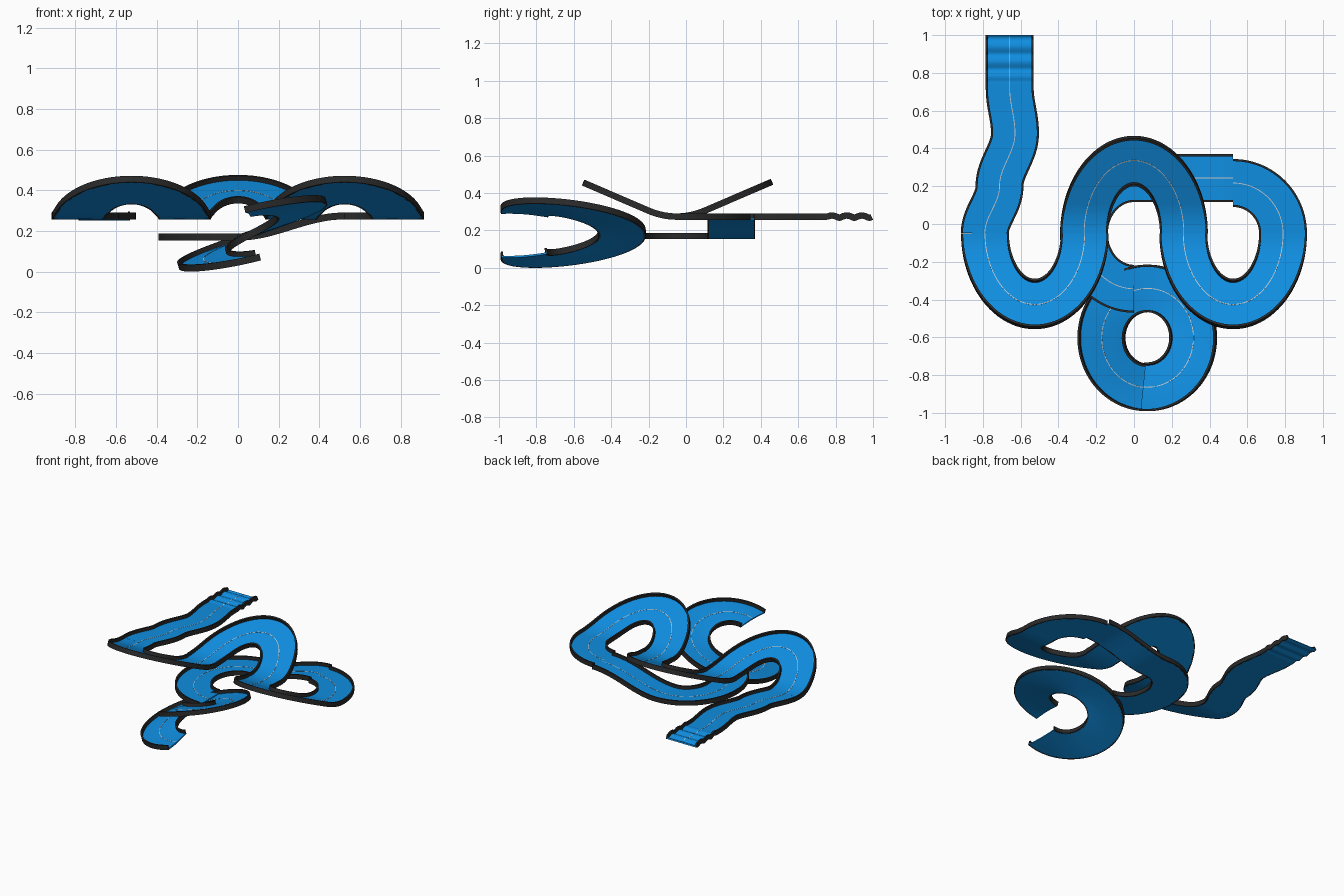
import bpy, bmesh
from math import sin, cos, pi, radians
from mathutils import Vector

if "Cube" in bpy.data.objects:
    bpy.data.objects.remove(bpy.data.objects["Cube"])

W = 0.127          # half width of the road
BASE = 0.257       # underside height of the upper track
LOW = 0.153        # underside height of the lower track


def material(name, rgb):
    m = bpy.data.materials.new(name)
    m.diffuse_color = (*rgb, 1)
    m.use_nodes = True
    m.node_tree.nodes["Principled BSDF"].inputs["Base Color"].default_value = m.diffuse_color
    return m


BLUE = material("road_blue", (0.005, 0.27, 0.75))
DARK = material("kerb_dark", (0.022, 0.022, 0.022))
WHITE = material("line_white", (0.75, 0.75, 0.75))


def sweep(name, surf, profile, n, mat):
    """Sweep a closed (across, height) profile along surf(t, s), t in 0..1."""
    bm = bmesh.new()
    rings = []
    e = 1e-3
    for i in range(n + 1):
        t = i / n
        ring = []
        for s, h in profile:
            du = surf(min(t + e, 1), s) - surf(max(t - e, 0), s)
            dv = surf(t, s + e) - surf(t, s - e)
            nor = du.cross(dv).normalized()
            if nor.z < 0:
                nor = -nor
            ring.append(bm.verts.new(surf(t, s) + nor * h))
        rings.append(ring)
    k = len(profile)
    for a, b in zip(rings, rings[1:]):
        for j in range(k):
            bm.faces.new((a[j], a[(j + 1) % k], b[(j + 1) % k], b[j]))
    bm.faces.new(rings[0])
    bm.faces.new(rings[-1])
    bmesh.ops.recalc_face_normals(bm, faces=bm.faces)
    me = bpy.data.meshes.new(name)
    bm.to_mesh(me)
    bm.free()
    me.materials.append(mat)
    ob = bpy.data.objects.new(name, me)
    bpy.context.collection.objects.link(ob)
    bpy.ops.object.select_all(action='DESELECT')
    ob.select_set(True)
    bpy.context.view_layer.objects.active = ob
    bpy.ops.object.shade_smooth_by_angle(angle=radians(35))


def box(s0, s1, h0, h1):
    return [(s0, h0), (s1, h0), (s1, h1), (s0, h1)]


def track(name, surf, n=48):
    across = [-0.95 + 1.9 * i / 6 for i in range(7)]
    slab = [(s, 0) for s in across] + [(s, 0.01) for s in reversed(across)]
    sweep(name + "_road", surf, slab, n, BLUE)
    sweep(name + "_left_kerb", surf, box(-1, -0.91, 0, 0.034), n, DARK)
    sweep(name + "_right_kerb", surf, box(0.91, 1, 0, 0.034), n, DARK)
    sweep(name + "_centre_line", surf, box(-0.016, 0.016, 0.009, 0.011), n, WHITE)


def rise(y):
    """Upward bend of the banked turns, away from y = -0.05."""
    u = abs(y + 0.05)
    return 1.34 * u * u if u < 0.16 else 0.43 * (u - 0.08)


def arc(cx, cy, rx, ry, a0, a1, z, bend=False):
    def surf(t, s):
        a = radians(a0 + (a1 - a0) * t)
        y = cy + (ry + s * W) * sin(a)
        return Vector((cx + (rx + s * W) * cos(a), y, z + (rise(y) if bend else 0)))
    return surf


# Entry straight: three small bumps, then a weave into the first turn
KNOTS = [(1, -0.658), (0.72, -0.658), (0.48, -0.63), (0.2, -0.712), (-0.05, -0.79)]


def weave_x(y):
    for (y0, x0), (y1, x1) in zip(KNOTS, KNOTS[1:]):
        if y >= y1:
            break
    f = (1 - cos(pi * (y - y0) / (y1 - y0))) / 2
    return x0 + (x1 - x0) * f


def entry(t, s):
    y = 1 - 1.05 * t
    e = 0.005
    ya, yb = min(y + e, 1), max(y - e, -0.05)
    d = Vector((weave_x(ya) - weave_x(yb), ya - yb)).normalized()
    z = BASE + (0.006 * sin((y - 0.76) * 2 * pi / 0.08) if y > 0.76 else 0)
    return Vector((weave_x(y) + s * W * d.y, y - s * W * d.x, z))


track("entry", entry, 110)

# Three banked turns and the flat quarter turn
track("left_turn", arc(-0.525, -0.05, 0.264, 0.38, 180, 360, BASE, True))
track("middle_turn", arc(0, -0.05, 0.264, 0.39, 180, 0, BASE, True))
track("right_turn", arc(0.525, -0.05, 0.264, 0.38, 180, 360, BASE, True))
track("quarter_turn", arc(0.525, -0.05, 0.264, 0.267, 0, 90, BASE), 24)


# Ramp down to the lower level
def ramp(t, s):
    z = LOW + (BASE - LOW) * (1 + cos(pi * t)) / 2
    return Vector((0.525 * (1 - t), 0.243 + s * W, z))


track("ramp", ramp, 32)

# Flat half turn on the lower level
track("low_turn", arc(0, -0.05, 0.265, 0.293, 90, 270, LOW))


# Twisting loop: right half climbs, left half dives
def loop(t, s):
    a = -96 + 372 * t
    f = (s + 1) / 2
    amp = 0.105 + (0.172 - 0.105) * f
    rate = 0.6 + (0.738 - 0.6) * f
    z = 0.172 + amp * sin(radians((90 - a) * rate))
    a = radians(a)
    return Vector((0.075 + (0.2425 + s * 0.1225) * cos(a),
                   -0.603 + (0.262 + s * 0.126) * sin(a), z))


track("loop", loop, 80)
